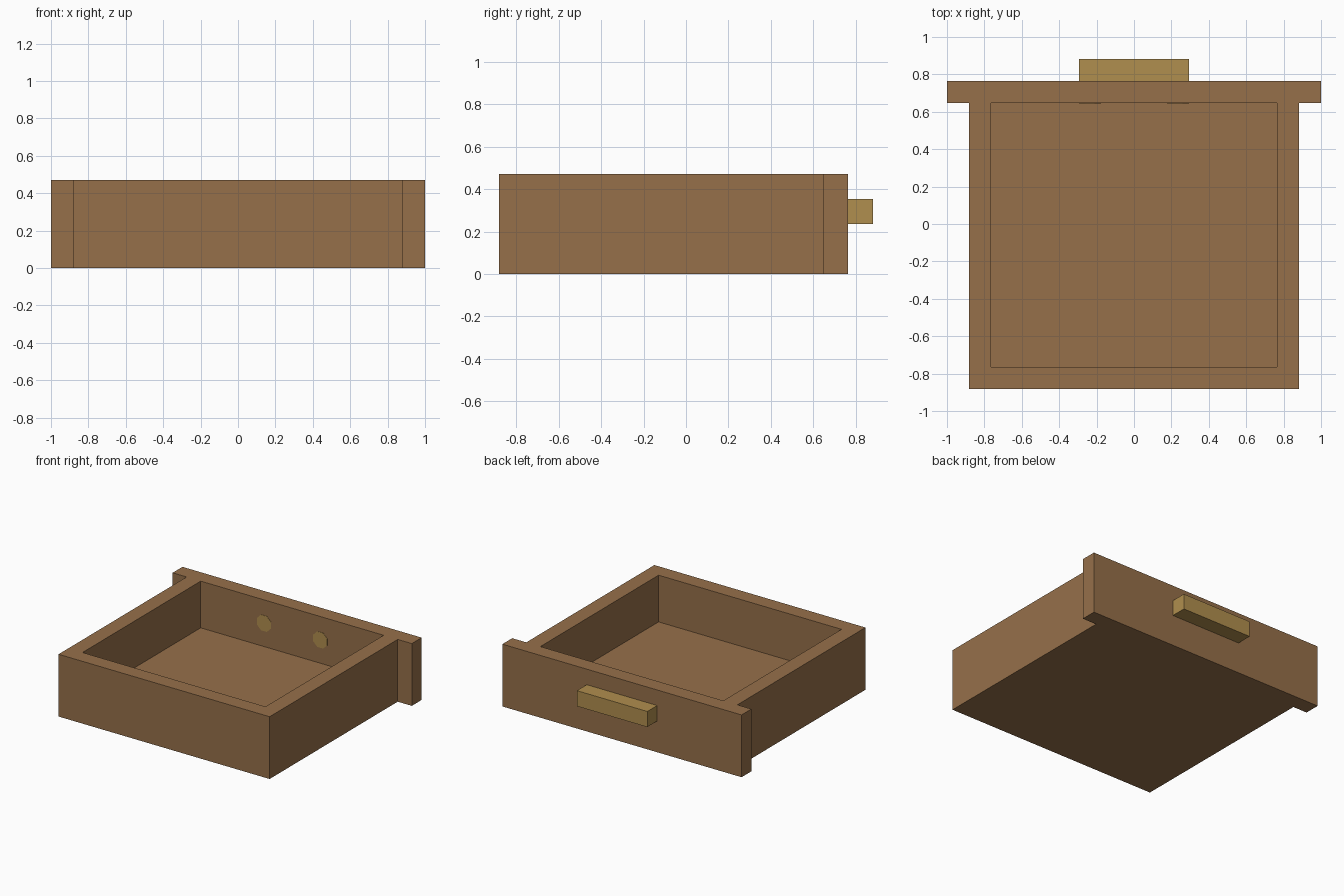
import bpy
import bmesh
import math
from mathutils import Matrix, Vector

cube = bpy.data.objects.get("Cube")
if cube:
    bpy.data.objects.remove(cube, do_unlink=True)

U = 2 / 17  # board thickness; every dimension is a multiple of it


def make_material(name, rgb):
    mat = bpy.data.materials.new(name)
    mat.use_nodes = True
    mat.diffuse_color = (*rgb, 1)
    bsdf = mat.node_tree.nodes["Principled BSDF"]
    bsdf.inputs["Base Color"].default_value = (*rgb, 1)
    bsdf.inputs["Roughness"].default_value = 0.7
    return mat


wood = make_material("brown wood", (0.305, 0.162, 0.0685))
brass = make_material("dull brass", (0.434, 0.271, 0.0762))


def add_object(name, bm, mat):
    bmesh.ops.recalc_face_normals(bm, faces=bm.faces)
    mesh = bpy.data.meshes.new(name)
    bm.to_mesh(mesh)
    bm.free()
    mesh.materials.append(mat)
    obj = bpy.data.objects.new(name, mesh)
    bpy.context.collection.objects.link(obj)
    return obj


def prism(name, outline, z0, z1, mat):
    """Extrude a plan outline (in board units) from z0 up to z1."""
    bm = bmesh.new()
    face = bm.faces.new([bm.verts.new((x * U, y * U, z0 * U)) for x, y in outline])
    ext = bmesh.ops.extrude_face_region(bm, geom=[face])
    tops = [g for g in ext["geom"] if isinstance(g, bmesh.types.BMVert)]
    bmesh.ops.translate(bm, verts=tops, vec=(0, 0, (z1 - z0) * U))
    return add_object(name, bm, mat)


def rect(x, y0, y1):
    return [(-x, y0), (x, y0), (x, y1), (-x, y1)]


# Drawer body: T-shaped plan, with the wide face panel on the +y side
half = [(7.5, -7.5), (7.5, 5.5), (8.5, 5.5), (8.5, 6.5)]
drawer = prism("drawer_body", half + [(-x, y) for x, y in reversed(half)], 0, 4, wood)

# Hollow out the tray
cutter = prism("tray_cutter", rect(6.5, -6.5, 5.5), 1, 5, wood)
cutter.hide_render = True
mod = drawer.modifiers.new("tray", "BOOLEAN")
mod.operation = "DIFFERENCE"
mod.solver = "EXACT"
mod.object = cutter
bpy.context.view_layer.objects.active = drawer
bpy.ops.object.modifier_apply(modifier=mod.name)
bpy.data.objects.remove(cutter, do_unlink=True)

# Handle bar on the face panel
prism("handle", rect(2.5, 6.5, 7.5), 2, 3, brass)

# Octagonal handle pegs showing on the inside of the panel
for side, x in (("right", -2), ("left", 2)):
    bm = bmesh.new()
    r = 0.5 * U / math.cos(math.pi / 8)
    place = (Matrix.Translation(Vector((x * U, 5.5 * U, 2.5 * U)))
             @ Matrix.Rotation(math.pi / 2, 4, "X")
             @ Matrix.Rotation(math.pi / 8, 4, "Z"))
    bmesh.ops.create_cone(bm, cap_ends=True, segments=8, radius1=r, radius2=r,
                          depth=0.004, matrix=place)
    add_object(side + "_handle_peg", bm, brass)
